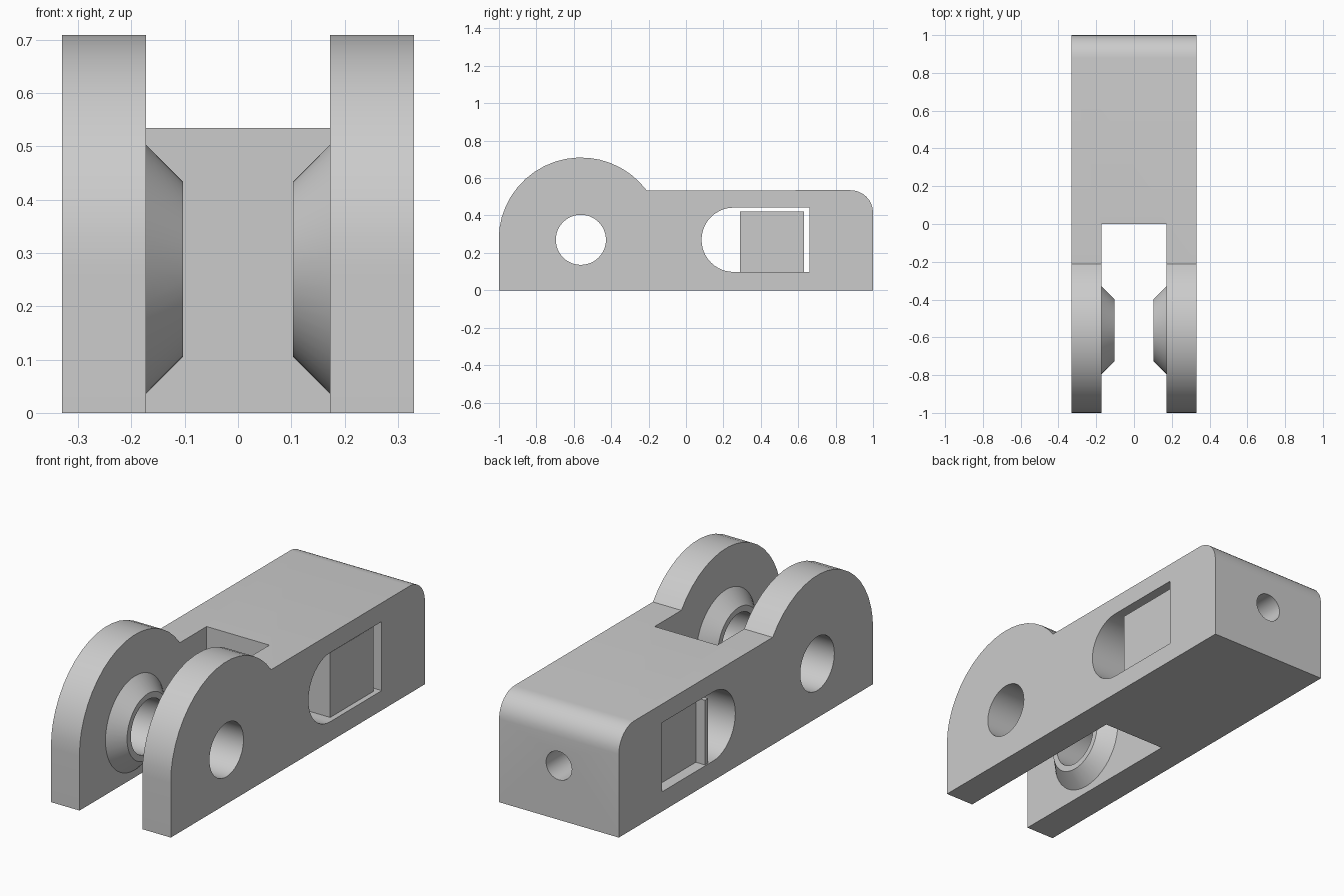
import bpy, bmesh, math
from mathutils import Matrix, Vector

if "Cube" in bpy.data.objects:
    bpy.data.objects.remove(bpy.data.objects["Cube"])

GREY = (0.6, 0.6, 0.6, 1)
grey = bpy.data.materials.new("plain grey")
grey.use_nodes = True
grey.diffuse_color = GREY
grey.node_tree.nodes["Principled BSDF"].inputs["Base Color"].default_value = GREY

PIVOT = Vector((0, -0.562, 0.27))
HALF, SLOT = 0.33, 0.173        # half widths of the body and the fork gap


def make(name, bm):
    bmesh.ops.recalc_face_normals(bm, faces=bm.faces[:])
    mesh = bpy.data.meshes.new(name)
    bm.to_mesh(mesh)
    bm.free()
    mesh.materials.append(grey)
    obj = bpy.data.objects.new(name, mesh)
    bpy.context.collection.objects.link(obj)
    return obj


def extrude(name, points, x0, x1):
    """Extrude a (y, z) outline along x."""
    bm = bmesh.new()
    face = bm.faces.new([bm.verts.new((x0, y, z)) for y, z in points])
    side = bmesh.ops.extrude_face_region(bm, geom=[face])["geom"]
    moved = [v for v in side if isinstance(v, bmesh.types.BMVert)]
    bmesh.ops.translate(bm, verts=moved, vec=(x1 - x0, 0, 0))
    return make(name, bm)


def box(name, x0, x1, y0, y1, z0, z1):
    return extrude(name, [(y0, z0), (y1, z0), (y1, z1), (y0, z1)], x0, x1)


def cone(name, centre, axis, r1, r2, depth, sides=48):
    bm = bmesh.new()
    turn = Vector((0, 0, 1)).rotation_difference(Vector(axis)).to_matrix().to_4x4()
    bmesh.ops.create_cone(bm, cap_ends=True, segments=sides, radius1=r1, radius2=r2,
                          depth=depth, matrix=Matrix.Translation(centre) @ turn)
    return make(name, bm)


def arc(cy, cz, r, start, end, steps):
    angles = [math.radians(start + (end - start) * i / steps) for i in range(steps + 1)]
    return [(cy + r * math.cos(a), cz + r * math.sin(a)) for a in angles]


def combine(target, tool, operation):
    mod = target.modifiers.new("cut", "BOOLEAN")
    mod.operation, mod.solver, mod.object = operation, "EXACT", tool
    bpy.context.view_layer.objects.active = target
    bpy.ops.object.modifier_apply(modifier=mod.name)
    bpy.data.objects.remove(tool)


# Body outline: rounded back corner, flat top, round fork lug
outline = [(-1, 0), (1, 0)] + arc(0.88, 0.415, 0.12, 0, 90, 8)
outline += arc(PIVOT.y, PIVOT.z, 0.44, 37, 180, 18)
outline[-1] = (-1, PIVOT.z)
body = extrude("fork_body", outline, -HALF, HALF)

# Gap between the fork arms
combine(body, box("fork_gap", -SLOT, SLOT, -1.2, 0, -0.2, 1), "DIFFERENCE")

# Tapered bosses on the inner faces of the arms
for s in (-1, 1):
    boss = cone("boss", PIVOT + Vector((s * 0.148, 0, 0)), (s, 0, 0), 0.164, 0.254, 0.09)
    combine(body, boss, "UNION")

# Pivot hole, side window with one round end, and bolt hole in the back
combine(body, cone("pivot_hole", PIVOT, (1, 0, 0), 0.134, 0.134, 1), "DIFFERENCE")
window = arc(0.255, 0.27, 0.172, 90, 270, 20) + [(0.66, 0.098), (0.66, 0.442)]
combine(body, extrude("window", window, -0.5, 0.5), "DIFFERENCE")
bolt = cone("bolt_hole", (0, 0.85, 0.27), (0, 1, 0), 0.071, 0.071, 0.42, 32)
combine(body, bolt, "DIFFERENCE")

# Sliding block in the window, with a thin lip on one side
block_outline = [(-0.275, 0.63), (0.305, 0.63), (0.305, 0.29), (-0.325, 0.29),
                 (-0.325, 0.315), (-0.275, 0.315)]
bm = bmesh.new()
base = bm.faces.new([bm.verts.new((x, y, 0.099)) for x, y in block_outline])
top = bmesh.ops.extrude_face_region(bm, geom=[base])["geom"]
bmesh.ops.translate(bm, verts=[v for v in top if isinstance(v, bmesh.types.BMVert)],
                    vec=(0, 0, 0.322))
block = make("sliding_block", bm)

for obj in (body, block):
    bpy.ops.object.select_all(action="DESELECT")
    obj.select_set(True)
    bpy.context.view_layer.objects.active = obj
    bpy.ops.object.shade_smooth_by_angle(angle=math.radians(30))
